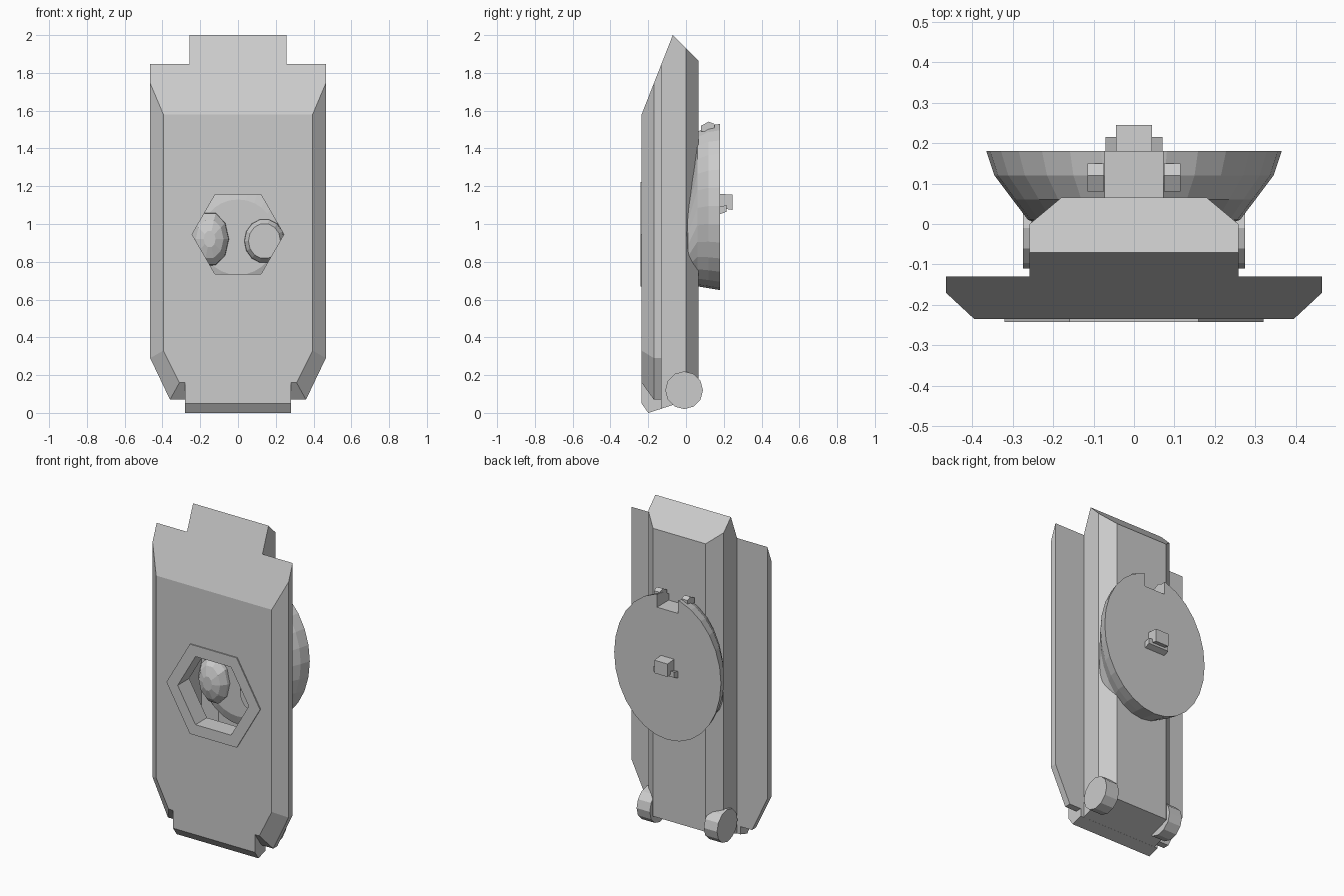
import bpy, bmesh
from math import cos, sin, pi
from mathutils import Vector

if "Cube" in bpy.data.objects:
    bpy.data.objects.remove(bpy.data.objects["Cube"])


def loft(name, rings, cuts=()):
    """Join matching rings of points, cap both ends, then slice by planes."""
    bm = bmesh.new()
    vs = [[bm.verts.new(p) for p in r] for r in rings]
    n = len(vs[0])
    for a, b in zip(vs, vs[1:]):
        for i in range(n):
            bm.faces.new((a[i], a[(i + 1) % n], b[(i + 1) % n], b[i]))
    bm.faces.new(vs[0])
    bm.faces.new(vs[-1])
    for co, no in cuts:
        g = bm.verts[:] + bm.edges[:] + bm.faces[:]
        res = bmesh.ops.bisect_plane(bm, geom=g, plane_co=co, plane_no=no, clear_outer=True)
        edges = [e for e in res['geom_cut'] if isinstance(e, bmesh.types.BMEdge)]
        bmesh.ops.holes_fill(bm, edges=edges)
    bmesh.ops.recalc_face_normals(bm, faces=bm.faces)
    me = bpy.data.meshes.new(name)
    bm.to_mesh(me)
    bm.free()
    ob = bpy.data.objects.new(name, me)
    bpy.context.collection.objects.link(ob)
    return ob


def mirrored(pts):
    return pts + [(-x, z) for x, z in reversed(pts)]


def along_y(pts, y):
    return [(x, y, z) for x, z in pts]


def side_prism(name, prof, x0, x1):
    return loft(name, [[(x, y, z) for y, z in prof] for x in (x0, x1)])


def ellipse(y, rx, rz, cz, n, cx=0.0):
    return [(cx + rx * cos(2 * pi * i / n), y, cz + rz * sin(2 * pi * i / n)) for i in range(n)]


def cut(ob, cutter):
    cutter.hide_render = True
    m = ob.modifiers.new("cut", 'BOOLEAN')
    m.operation, m.object, m.solver = 'DIFFERENCE', cutter, 'EXACT'
    bpy.context.view_layer.objects.active = ob
    bpy.ops.object.modifier_apply(modifier=m.name)
    bpy.data.objects.remove(cutter)


HZ = 0.945
slope = (Vector((0, -.235, 1.58)), Vector((0, -.42, .165)).normalized())

# wide front plate with bevelled sides and clipped lower corners
outer = mirrored([(.465, 2.1), (.465, .29), (.36, .07)])
inner = mirrored([(.395, 2.1), (.395, .33), (.31, .16)])
plate = loft("front_plate", [along_y(outer, -.13), along_y(outer, -.17), along_y(inner, -.235)], [slope])
cut(plate, loft("hole_cutter", [ellipse(y, .243, .243, HZ, 6) for y in (-.3, -.1)]))

# narrow rear body with chamfered back, hollow behind the window
sec = mirrored([(.258, -.13), (.258, 0), (.18, .065)])
core = loft("rear_body", [[(x, y, z) for x, y in sec] for z in (-.1, 2.1)],
            [slope,
             (Vector((0, -.07, 2)), Vector((0, 1, 1)).normalized()),
             (Vector((0, -.2, 0)), Vector((0, .045, -.14)).normalized())])
cav = mirrored([(.245, -.2), (.245, -.005), (.17, .05)])
cut(core, loft("cavity_cutter", [[(x, y, z) for x, y in cav] for z in (.45, 1.45)]))

# lower block between the clipped corners
side_prism("bottom_block", [(-.235, .05), (-.2, 0), (-.13, .022), (-.13, .16), (-.235, .16)], -.28, .28)

# raised hexagonal window frame
frame = loft("window_frame", [ellipse(y, .32, .32, HZ, 6) for y in (-.242, -.225)])
cut(frame, loft("frame_cutter", [ellipse(y, .243, .243, HZ, 6) for y in (-.3, -.1)]))

# rounded feet at the back
for s, side in ((1, "right"), (-1, "left")):
    prof = [(.1 * cos(2 * pi * i / 12) - .01, .12 + .1 * sin(2 * pi * i / 12)) for i in range(12)]
    side_prism(side + "_foot", prof, s * .185, s * .275)

# oval dish on the back, with a slot at its top
dish = loft("back_dish", [ellipse(*r, 28) for r in (
    (.18, .365, .445, 1.095), (.12, .345, .435, 1.095),
    (.06, .30, .415, 1.085), (.01, .262, .28, .95), (-.01, .2, .2, .93))])
cut(dish, loft("slot_cutter", [[(x, y, z) for x, y in
    ((.072, .065), (.072, .3), (-.072, .3), (-.072, .065))] for z in (1.45, 1.7)]))
for s, side in ((1, "right"), (-1, "left")):
    side_prism(side + "_slot_lug", [(.08, 1.49), (.15, 1.49), (.15, 1.53), (.12, 1.542), (.08, 1.52)],
               s * .074, s * .115)

# lobes of the dish showing through the window; the right one has a flat end
loft("left_lobe", [ellipse(y, r * .105, r * .15, .92, 10, -.15) for y, r in
                   ((.02, 1), (-.03, .95), (-.065, .7), (-.085, .3))])
loft("right_lobe", [ellipse(y, r, r * 1.1, .91, 14, .14) for y, r in
                    ((.02, .11), (-.03, .105), (-.06, .085))])

# small hook at the middle of the dish
side_prism("hook_bar", [(.175, 1.05), (.215, 1.065), (.215, 1.1), (.175, 1.09)], -.07, .07)
side_prism("hook_top", [(.175, 1.085), (.245, 1.075), (.245, 1.155), (.175, 1.16)], -.045, .045)
